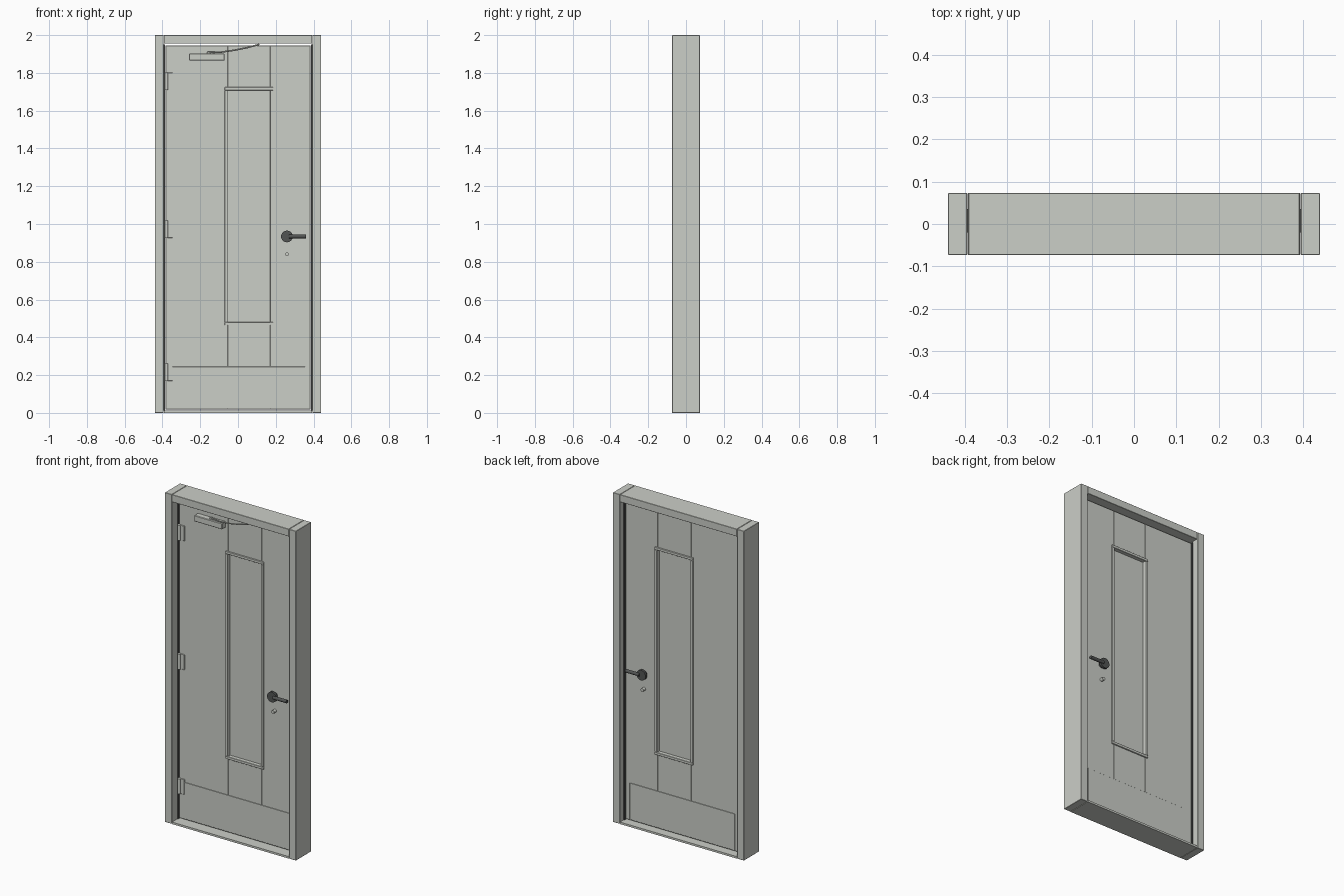
import bpy
from math import pi
from mathutils import Vector

cube = bpy.data.objects.get("Cube")
if cube:
    bpy.data.objects.remove(cube)


def material(name, rgb):
    m = bpy.data.materials.new(name)
    m.use_nodes = True
    m.diffuse_color = (*rgb, 1)
    bsdf = next(n for n in m.node_tree.nodes if n.type == 'BSDF_PRINCIPLED')
    bsdf.inputs["Base Color"].default_value = (*rgb, 1)
    return m


GREY = material("pale_grey", (0.60, 0.62, 0.575))
DARK = material("dark_grey", (0.085, 0.09, 0.088))


def box(name, x, y, z, mat=GREY, bevel=0):
    """Box spanning the three (low, high) ranges."""
    bpy.ops.mesh.primitive_cube_add(size=1)
    o = bpy.context.object
    o.name = name
    ranges = (x, y, z)
    mid = Vector([sum(r) / 2 for r in ranges])
    size = [r[1] - r[0] for r in ranges]
    for v in o.data.vertices:
        v.co = Vector([c * s for c, s in zip(v.co, size)]) + mid
    o.data.materials.append(mat)
    if bevel:
        mod = o.modifiers.new("bevel", 'BEVEL')
        mod.width = bevel
        mod.segments = 1
    return o


def rod(name, center, radius, depth, mat=GREY, axis='Y', sides=24):
    turn = {'X': (0, pi / 2, 0), 'Y': (pi / 2, 0, 0), 'Z': (0, 0, 0)}[axis]
    bpy.ops.mesh.primitive_cylinder_add(vertices=sides, radius=radius, depth=depth,
                                        location=center, rotation=turn)
    o = bpy.context.object
    o.name = name
    o.data.materials.append(mat)
    bpy.ops.object.shade_smooth_by_angle()
    return o


# Main dimensions
W, JAMB, D, TOP = 0.44, 0.394, 0.073, 2.0
LEAF, FRONT, BACK = 0.384, -0.015, 0.03
LOW, HIGH = 0.018, 1.945
GX, GZ = (-0.055, 0.17), (0.48, 1.708)
EDGE = 0.0015
leaf_y = (FRONT, BACK)

# Surrounding frame with side seals
for side, s in (("left", 1), ("right", -1)):
    box("jamb_" + side, sorted((s * JAMB, s * W)), (-D, D), (0, TOP), GREY, EDGE)
    box("seal_" + side, sorted((s * 0.387, s * JAMB)), (-0.02, 0.036), (0.012, 1.95), DARK)
span_x = (0.002 - JAMB, JAMB - 0.002)
box("frame_head", span_x, (-D, D), (1.955, TOP), GREY, EDGE)
box("threshold", span_x, (-D, D), (0, 0.012))

# Door leaf, built around the window opening
box("hinge_stile", (-LEAF, GX[0]), leaf_y, (LOW, HIGH), GREY, EDGE)
box("lock_stile", (GX[1], LEAF), leaf_y, (LOW, HIGH), GREY, EDGE)
box("upper_rail", GX, leaf_y, (GZ[1], HIGH), GREY, EDGE)
box("lower_rail", GX, leaf_y, (LOW, GZ[0]), GREY, EDGE)
box("window_pane", GX, (0.002, 0.013), GZ)

# Trim, kick plate and handle set on both faces
for face, y0, out in (("front", FRONT, -1), ("back", BACK, 1)):
    def span(a, b):
        return sorted((y0 + out * a, y0 + out * b))

    t, bead = 0.016, span(-0.004, 0.007)
    full_x = (GX[0] - t, GX[1] + t)
    box("bead_top_" + face, full_x, bead, (GZ[1], GZ[1] + t), GREY, EDGE)
    box("bead_bottom_" + face, full_x, bead, (GZ[0] - t, GZ[0]), GREY, EDGE)
    box("bead_right_" + face, (full_x[0], GX[0]), bead, GZ, GREY, EDGE)
    box("bead_left_" + face, (GX[1], full_x[1]), bead, GZ, GREY, EDGE)
    box("kick_plate_" + face, (-0.35, 0.356), span(0, 0.003), (0.022, 0.245), GREY, EDGE)

    hx, hz = 0.259, 0.934
    rod("handle_neck_" + face, (hx, y0 + out * 0.01, hz), 0.018, 0.02, DARK)
    rod("handle_rose_" + face, (hx, y0 + out * 0.025, hz), 0.031, 0.014, DARK)
    rod("handle_lever_" + face, (0.315, y0 + out * 0.03, hz), 0.010, 0.092, DARK, 'X', 16)
    rod("lock_cylinder_" + face, (hx, y0 + out * 0.011, 0.84), 0.010, 0.022)

# Hinges
for name, z in (("top", 1.755), ("middle", 0.973), ("bottom", 0.216)):
    ends = (z - 0.046, z + 0.046)
    box("hinge_plate_" + name, (-LEAF, -0.346), (FRONT - 0.006, FRONT), ends, GREY, EDGE)
    rod("hinge_knuckle_" + name, (-0.379, FRONT - 0.008, z), 0.009, 0.092, GREY, 'Z', 16)

# Overhead closer with a bent arm reaching the frame head
box("closer_body", (-0.259, -0.071), (-0.052, FRONT), (1.865, 1.902), GREY, 0.003)
rod("closer_pivot", (-0.155, -0.036, 1.904), 0.009, 0.012, GREY, 'Z', 16)
curve = bpy.data.curves.new("closer_arm", 'CURVE')
curve.dimensions = '3D'
curve.bevel_depth = 0.004
curve.bevel_resolution = 2
path = [(-0.16, -0.036, 1.908), (-0.09, -0.05, 1.91), (-0.02, -0.06, 1.92),
        (0.05, -0.064, 1.934), (0.113, -0.06, 1.951)]
spline = curve.splines.new('POLY')
spline.points.add(len(path) - 1)
for point, co in zip(spline.points, path):
    point.co = (*co, 1)
curve.use_fill_caps = True
curve.materials.append(GREY)
bpy.context.collection.objects.link(bpy.data.objects.new("closer_arm", curve))
